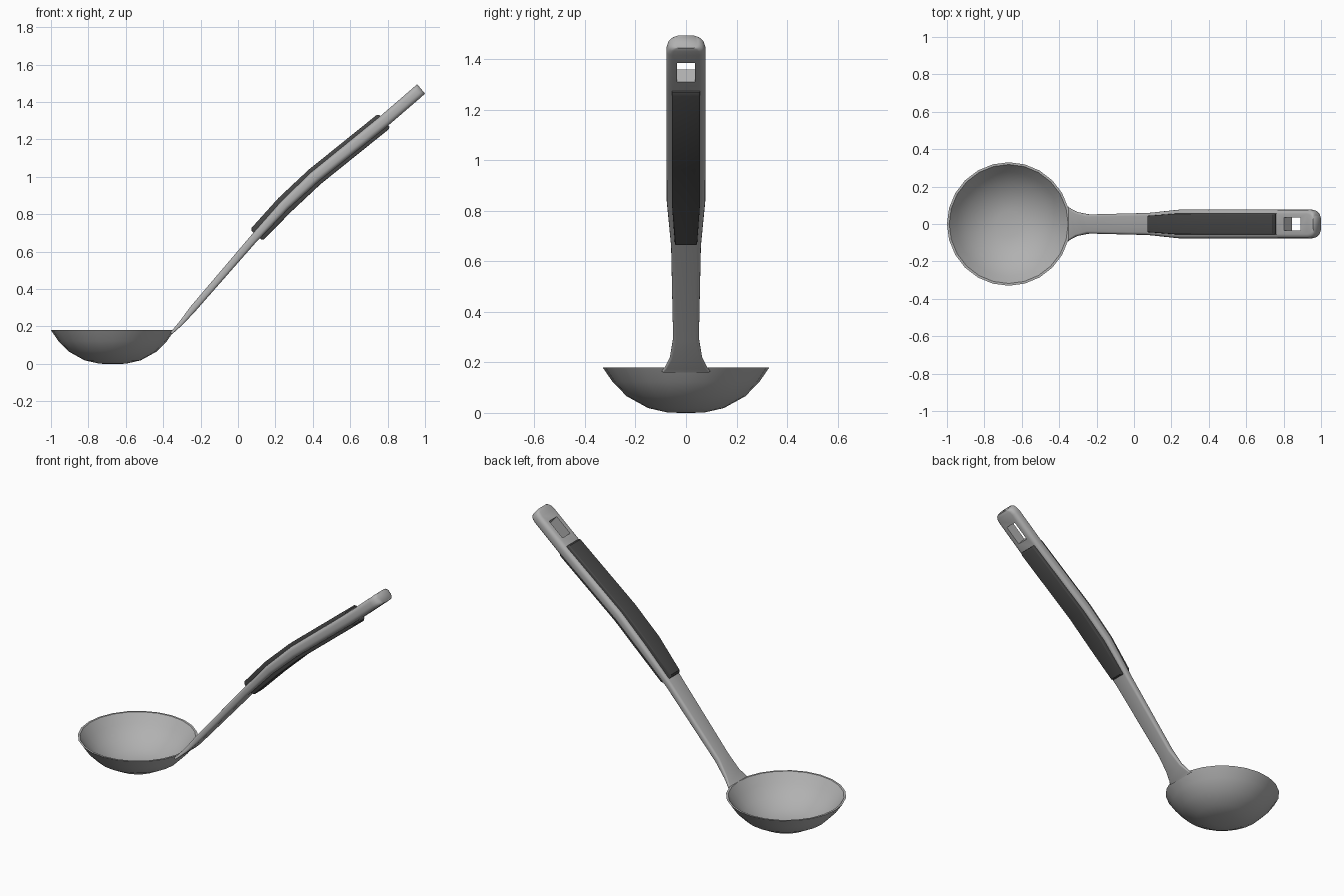
import bpy, bmesh, math
from mathutils import Vector

if "Cube" in bpy.data.objects:
    bpy.data.objects.remove(bpy.data.objects["Cube"])


def material(name, v):
    m = bpy.data.materials.new(name)
    m.diffuse_color = (v, v, v, 1)
    m.use_nodes = True
    m.node_tree.nodes["Principled BSDF"].inputs["Base Color"].default_value = m.diffuse_color
    return m


steel = material("light grey", 0.44)
rubber = material("dark grey", 0.065)


def finish(bm, name, mat, angle=40):
    bmesh.ops.recalc_face_normals(bm, faces=bm.faces[:])
    me = bpy.data.meshes.new(name)
    bm.to_mesh(me)
    bm.free()
    ob = bpy.data.objects.new(name, me)
    bpy.context.collection.objects.link(ob)
    if mat:
        me.materials.append(mat)
        bpy.ops.object.select_all(action='DESELECT')
        bpy.context.view_layer.objects.active = ob
        ob.select_set(True)
        bpy.ops.object.shade_smooth_by_angle(angle=math.radians(angle))
    return ob


def section(hw, ht, r):
    """Rounded rectangle as (across, thickness) points."""
    r = min(r, ht * 0.95, hw * 0.95)
    pts = []
    for k, (sx, sy) in enumerate([(1, 1), (-1, 1), (-1, -1), (1, -1)]):
        for i in range(4):
            a = math.radians(90 * k + 30 * i)
            pts.append((sx * (hw - r) + r * math.cos(a), sy * (ht - r) + r * math.sin(a)))
    return pts


def sweep(name, stations, mat, radius):
    """Loft rounded sections along a path of (x, z, half width, half thickness)."""
    bm = bmesh.new()
    rings = []
    n = len(stations)
    for i, (x, z, hw, ht) in enumerate(stations):
        a, b = stations[max(i - 1, 0)], stations[min(i + 1, n - 1)]
        t = Vector((b[0] - a[0], 0, b[1] - a[1])).normalized()
        up = Vector((-t.z, 0, t.x))
        rings.append([bm.verts.new(Vector((x, u, z)) + up * v)
                      for u, v in section(hw, ht, radius(ht))])
    for r0, r1 in zip(rings, rings[1:]):
        for j in range(len(r0)):
            k = (j + 1) % len(r0)
            bm.faces.new((r0[j], r0[k], r1[k], r1[j]))
    bm.faces.new(rings[0])
    bm.faces.new(rings[-1])
    return finish(bm, name, mat)


# Bowl: lathed outer and inner profile
profile = [(0, 0), (0.07, 0.001), (0.15, 0.019), (0.235, 0.066), (0.29, 0.122), (0.33, 0.18),
           (0.318, 0.18), (0.279, 0.129), (0.226, 0.077), (0.145, 0.032), (0.07, 0.014), (0, 0.013)]
bm = bmesh.new()
vs = [bm.verts.new((r - 0.67, 0, z)) for r, z in profile]
es = [bm.edges.new(p) for p in zip(vs, vs[1:])]
bmesh.ops.spin(bm, geom=vs + es, cent=(-0.67, 0, 0), axis=(0, 0, 1),
               angle=2 * math.pi, steps=24)
bmesh.ops.remove_doubles(bm, verts=bm.verts[:], dist=0.0005)
finish(bm, "bowl", steel)

# Handle: flared neck, narrow shaft, wide rounded end
handle = sweep("handle", [
    (-0.356, 0.165, 0.095, 0.006), (-0.342, 0.179, 0.083, 0.008), (-0.305, 0.217, 0.064, 0.012),
    (-0.24, 0.295, 0.051, 0.018), (0.08, 0.665, 0.059, 0.022), (0.25, 0.85, 0.077, 0.027),
    (0.41, 1.0, 0.077, 0.031), (0.78, 1.298, 0.077, 0.033), (0.945, 1.44, 0.077, 0.033),
    (0.963, 1.456, 0.072, 0.033), (0.973, 1.465, 0.063, 0.033), (0.979, 1.470, 0.048, 0.033)],
    steel, lambda ht: ht * 0.7)

# Hanging hole through the handle end
bm = bmesh.new()
bmesh.ops.create_cube(bm, size=1)
cutter = finish(bm, "hole_cutter", None)
cutter.scale = (0.118, 0.072, 0.3)
cutter.location = (0.867, 0, 1.373)
cutter.rotation_euler = (0, -math.atan2(0.142, 0.165), 0)
cutter.hide_render = True
cutter.hide_viewport = False
mod = handle.modifiers.new("hole", 'BOOLEAN')
mod.operation = 'DIFFERENCE'
mod.object = cutter
mod.solver = 'EXACT'
bpy.context.view_layer.update()
bpy.context.view_layer.objects.active = handle
# apply the cut at the top of the stack, then drop the cutter
while handle.modifiers[0] != mod:
    bpy.ops.object.modifier_move_up(modifier="hole")
bpy.ops.object.modifier_apply(modifier="hole")
bpy.data.objects.remove(cutter)

# Rubber grip standing proud above and below the handle
sweep("grip", [
    (0.098, 0.688, 0.043, 0.034), (0.105, 0.696, 0.044, 0.045), (0.25, 0.85, 0.055, 0.05),
    (0.41, 1.0, 0.056, 0.05), (0.774, 1.293, 0.056, 0.05), (0.782, 1.30, 0.055, 0.042)],
    rubber, lambda ht: 0.006)
